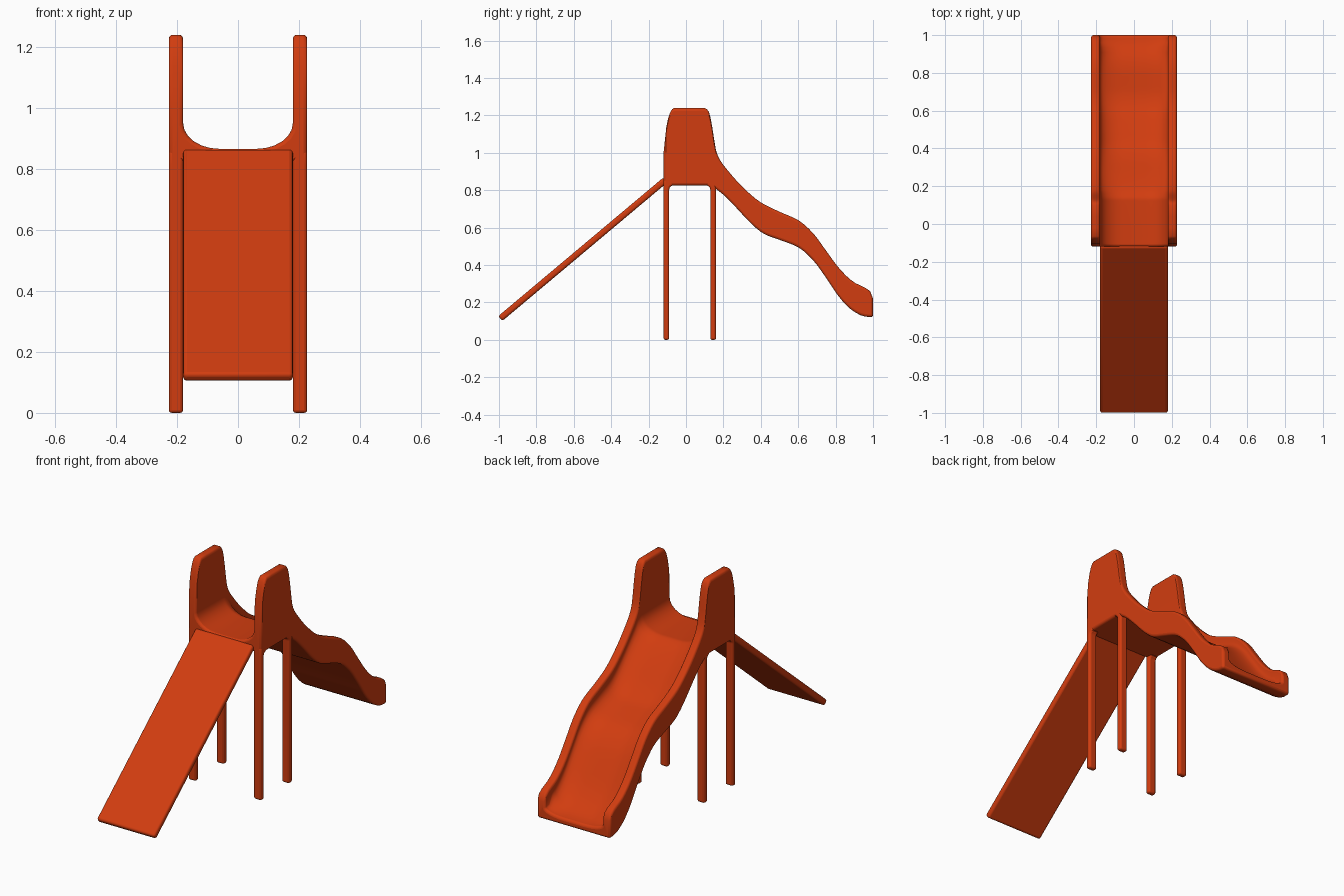
import bpy, bmesh, math

if "Cube" in bpy.data.objects:
    bpy.data.objects.remove(bpy.data.objects["Cube"])

mat = bpy.data.materials.new("orange_plastic")
mat.diffuse_color = (0.64, 0.046, 0.005, 1)
mat.use_nodes = True
mat.node_tree.nodes["Principled BSDF"].inputs["Base Color"].default_value = mat.diffuse_color


def finish(name, bm, bevel, clamp=True):
    bmesh.ops.recalc_face_normals(bm, faces=bm.faces)
    me = bpy.data.meshes.new(name)
    bm.to_mesh(me)
    bm.free()
    ob = bpy.data.objects.new(name, me)
    bpy.context.collection.objects.link(ob)
    me.materials.append(mat)
    mod = ob.modifiers.new("rounding", 'BEVEL')
    mod.width, mod.segments, mod.limit_method = bevel, 3, 'ANGLE'
    mod.angle_limit = math.radians(45)
    mod.use_clamp_overlap = clamp
    bpy.context.view_layer.objects.active = ob
    ob.select_set(True)
    bpy.ops.object.shade_smooth_by_angle(angle=math.radians(50))
    ob.select_set(False)
    return ob


def curve(points):
    """Monotone cubic through (y, z) points."""
    n = len(points)
    d = [(points[i + 1][1] - points[i][1]) / (points[i + 1][0] - points[i][0]) for i in range(n - 1)]
    m = [d[0]] + [2 * a * b / (a + b) if a * b > 0 else 0 for a, b in zip(d, d[1:])] + [d[-1]]

    def f(y):
        i = max(j for j in range(n - 1) if j == 0 or points[j][0] <= y)
        h = points[i + 1][0] - points[i][0]
        t = (y - points[i][0]) / h
        return ((1 + 2 * t) * (1 - t) ** 2 * points[i][1] + t * (1 - t) ** 2 * h * m[i]
                + t * t * (3 - 2 * t) * points[i + 1][1] + t * t * (t - 1) * h * m[i + 1])
    return f


# Tower panels and wavy chute: U section lofted along y
top = curve([(-.12, 1.0), (-.105, 1.14), (-.085, 1.215), (-.065, 1.24), (.1, 1.24), (.122, 1.22),
             (.14, 1.14), (.16, 1.015), (.18, .965), (.22, .91), (.3, .82), (.4, .735), (.5, .685), (.6, .64),
             (.68, .57), (.75, .475), (.83, .37), (.9, .307), (.965, .275), (.985, .26), (1, .22)])
under = curve([(-.12, .826), (.13, .826), (.165, .803), (.2, .776), (.27, .705), (.35, .62), (.42, .565),
               (.5, .535), (.6, .495), (.68, .425), (.75, .33), (.83, .215), (.9, .15), (.96, .124), (1, .122)])
floor = curve([(-.12, .866), (.13, .863), (.17, .845), (.2, .82), (.27, .75), (.35, .665), (.42, .61),
               (.5, .58), (.6, .54), (.68, .47), (.75, .375), (.83, .265), (.9, .197), (.96, .166), (1, .158)])
W, T = .227, .18
stations = [-.12, -.105, -.095, -.085, -.075, -.065, -.02, .04, .1, .112, .122, .131, .14, .15, .16, .17,
            .18, .2] + [.22 + .0255 * i for i in range(30)] + [.985, 1]


def section(y):
    zt, zb, zf = top(y), under(y), floor(y)
    rz = min(.085, (zt - zf) * .6)
    if y > .95:
        rz = min(rz, .03)
    half = [(W, zb), (W, zt), (T, zt)]
    for i in range(7):
        a = math.pi / 2 * i / 6
        half.append((T - .12 * (1 - math.cos(a)), zf + rz * (1 - math.sin(a))))
    return [(x, y, z) for x, z in half] + [(-x, y, z) for x, z in reversed(half)]


bm = bmesh.new()
rings = [[bm.verts.new(p) for p in section(y)] for y in stations]
for a, b in zip(rings, rings[1:]):
    for i in range(len(a)):
        j = (i + 1) % len(a)
        bm.faces.new((a[i], a[j], b[j], b[i]))
bm.faces.new(rings[0])
bm.faces.new(rings[-1])
finish("tower_and_chute", bm, .012)


# Four legs, flared where they join the platform
def leg(name, side, y0, y1, flare0, flare1):
    r = .022
    arc = [(r * (1 - math.cos(a)), .825 - r * (1 - math.sin(a)))
           for a in (0, math.pi / 8, math.pi / 4, math.pi * 3 / 8, math.pi / 2)]
    right = [(y1 + d * flare1, z) for d, z in arc] if flare1 else [(y1, .81)]
    left = [(y0 - d * flare0, z) for d, z in arc] if flare0 else [(y0, .81)]
    prof = ([(y0, 0), (y1, 0)] + right + [(right[-1][0], .86), (left[-1][0], .86)] + left[::-1])
    bm = bmesh.new()
    f = bm.faces.new([bm.verts.new((side * T, y, z)) for y, z in prof])
    ext = bmesh.ops.extrude_face_region(bm, geom=[f])
    bmesh.ops.translate(bm, vec=(side * (W - T), 0, 0),
                        verts=[v for v in ext["geom"] if isinstance(v, bmesh.types.BMVert)])
    finish(name, bm, .01, clamp=False)


for side, label in ((1, "right"), (-1, "left")):
    leg("front_leg_" + label, side, -.12, -.09, 0, 1)
    leg("back_leg_" + label, side, .13, .161, 1, 0)

# Sloping climbing board
bm = bmesh.new()
bmesh.ops.create_cube(bm, size=1)
y0, z0, y1, z1 = -.993, .114, -.11, .855
bmesh.ops.scale(bm, vec=(.36, math.hypot(y1 - y0, z1 - z0), .034), verts=bm.verts)
board = finish("climbing_board", bm, .012)
board.location = (0, (y0 + y1) / 2, (z0 + z1) / 2)
board.rotation_euler.x = math.atan2(z1 - z0, y1 - y0)
